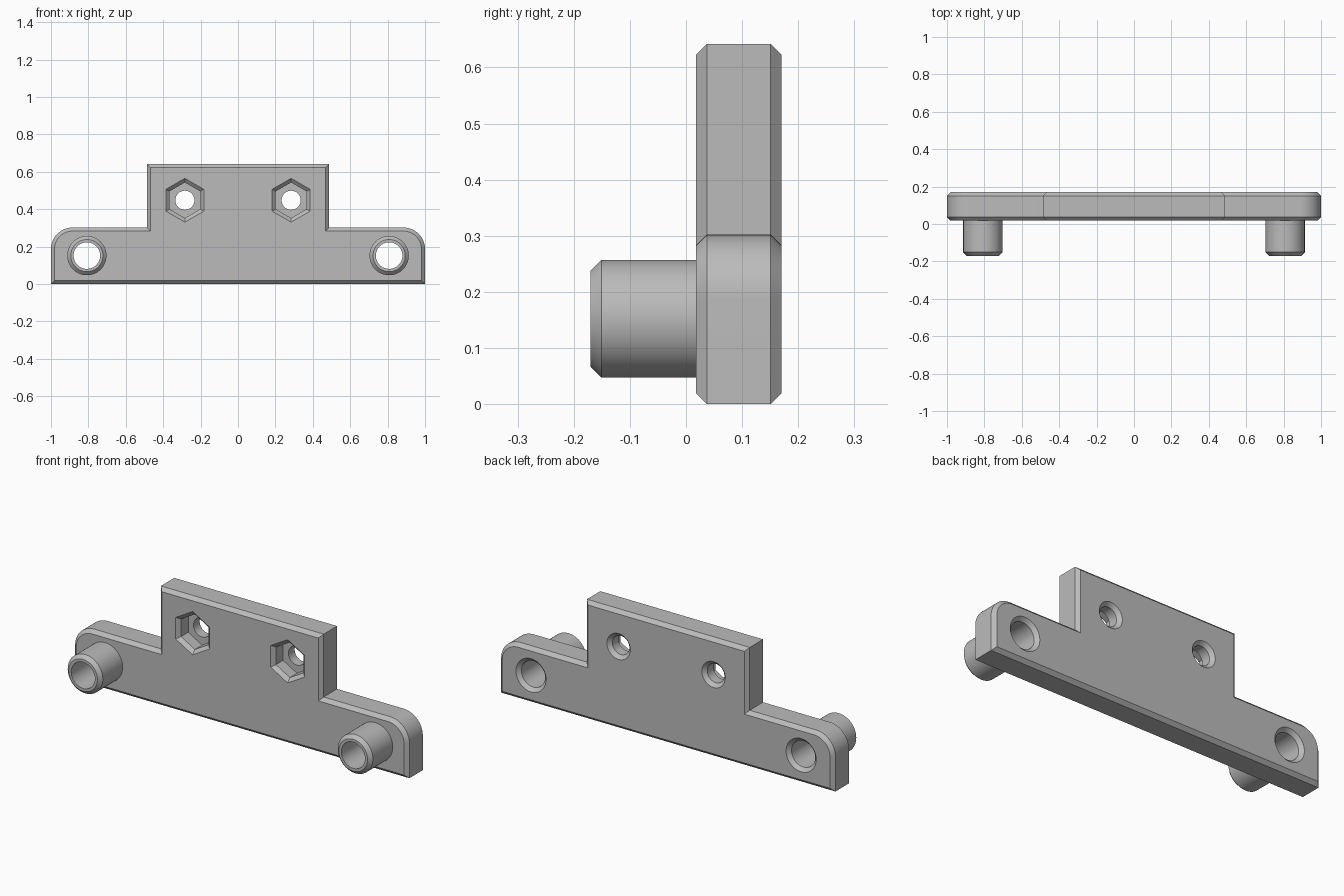
import bpy
import bmesh
from math import sin, cos, pi
from mathutils import Vector

if "Cube" in bpy.data.objects:
    bpy.data.objects.remove(bpy.data.objects["Cube"])

FRONT, BACK, TIP = 0.018, 0.17, -0.17   # plate faces and boss end along y
BEVEL = 0.019

grey = bpy.data.materials.new("plain_grey")
grey.use_nodes = True
grey.diffuse_color = (0.5, 0.5, 0.5, 1)
grey.node_tree.nodes["Principled BSDF"].inputs["Base Color"].default_value = (0.5, 0.5, 0.5, 1)


def loft(name, loops):
    """Closed solid through a row of matching vertex loops."""
    bm = bmesh.new()
    rings = [[bm.verts.new(p) for p in loop] for loop in loops]
    n = len(rings[0])
    for a, b in zip(rings, rings[1:]):
        for i in range(n):
            j = (i + 1) % n
            bm.faces.new((a[i], a[j], b[j], b[i]))
    bm.faces.new(rings[0])
    bm.faces.new(rings[-1])
    bmesh.ops.recalc_face_normals(bm, faces=bm.faces)
    mesh = bpy.data.meshes.new(name)
    bm.to_mesh(mesh)
    bm.free()
    mesh.materials.append(grey)
    obj = bpy.data.objects.new(name, mesh)
    bpy.context.collection.objects.link(obj)
    return obj


def turned(name, x, z, profile, sides=64):
    """Solid of (radius, y) steps about an axis along y."""
    return loft(name, [[(x + r * sin(2 * pi * i / sides), y, z + r * cos(2 * pi * i / sides))
                        for i in range(sides)] for r, y in profile])


def inset(points, d):
    """Mitred inset of a counter-clockwise outline."""
    result = []
    for i, p in enumerate(points):
        e1 = (p - points[i - 1]).normalized()
        e2 = (points[(i + 1) % len(points)] - p).normalized()
        n1, n2 = Vector((-e1.y, e1.x)), Vector((-e2.y, e2.x))
        result.append(p + (n1 + n2) * d / (1 + n1.dot(n2)))
    return result


def combine(target, tool, operation):
    mod = target.modifiers.new("join", "BOOLEAN")
    mod.operation, mod.object, mod.solver = operation, tool, "EXACT"
    bpy.context.view_layer.objects.active = target
    bpy.ops.object.modifier_apply(modifier=mod.name)
    bpy.data.objects.remove(tool)


# Plate outline: low bar with rounded shoulders and a raised centre tab
R = 0.115
half = [Vector((1, 0))]
half += [Vector((1 - R + R * cos(a * pi / 32), 0.302 - R + R * sin(a * pi / 32))) for a in range(17)]
half += [Vector((0.487, 0.302)), Vector((0.487, 0.642))]
outline = half + [Vector((-p.x, p.y)) for p in reversed(half)]
inner = inset(outline, BEVEL)
bracket = loft("bracket_plate", [[(p.x, y, p.y) for p in pts] for pts, y in (
    (inner, FRONT), (outline, FRONT + BEVEL), (outline, BACK - BEVEL), (inner, BACK))])

for side in (-1, 1):
    # Hollow boss on each end
    x, z = side * 0.808, 0.152
    boss = turned("boss", x, z, [(0.086, TIP), (0.105, TIP + BEVEL), (0.105, FRONT + 0.05)])
    combine(bracket, boss, "UNION")
    bore = turned("bore_cutter", x, z, [(0.071, TIP - 0.05), (0.071, BACK - BEVEL),
                                        (0.09, BACK), (0.09, BACK + 0.05)])
    combine(bracket, bore, "DIFFERENCE")
    # Screw hole with a hexagonal nut pocket
    x, z = side * 0.284, 0.448
    hole = turned("hole_cutter", x, z, [(0.051, FRONT - 0.05), (0.051, BACK - BEVEL),
                                        (0.07, BACK), (0.07, BACK + 0.05)], 48)
    combine(bracket, hole, "DIFFERENCE")
    pocket = turned("nut_pocket_cutter", x, z, [(0.117, FRONT - 0.05), (0.117, FRONT),
                                                (0.095, FRONT + BEVEL), (0.095, FRONT + 0.08)], 6)
    combine(bracket, pocket, "DIFFERENCE")

# Smooth the curved walls, keep the chamfers crisp
bpy.ops.object.select_all(action="DESELECT")
bracket.select_set(True)
bpy.context.view_layer.objects.active = bracket
bpy.ops.object.shade_smooth_by_angle(angle=pi / 7)
